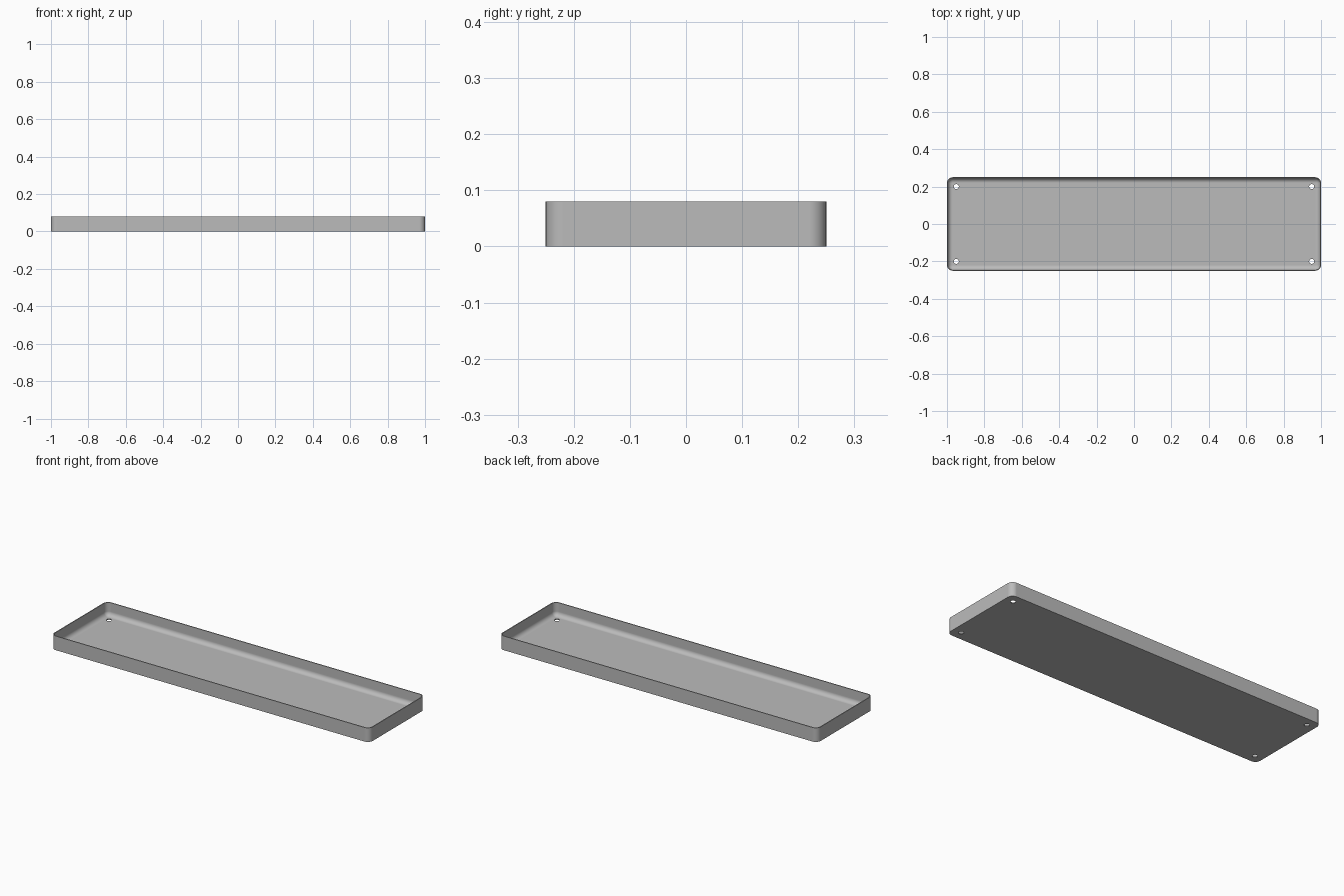
import bpy
import bmesh
from math import cos, sin, pi, radians

cube = bpy.data.objects.get("Cube")
if cube:
    bpy.data.objects.remove(cube, do_unlink=True)

HALF_X, HALF_Y, HEIGHT = 1.0, 0.25, 0.08
CORNER, WALL, FILLET = 0.031, 0.005, 0.025
HOLE_X, HOLE_Y, HOLE_R = 0.95, 0.2, 0.0135
STEPS = 10

grey = bpy.data.materials.new("plain grey")
grey.use_nodes = True
colour = (0.5, 0.5, 0.5, 1)
grey.diffuse_color = colour
grey.node_tree.nodes["Principled BSDF"].inputs["Base Color"].default_value = colour


def rounded_ring(bm, inset, z):
    """Rounded rectangle of vertices, moved inwards by inset."""
    r = CORNER - inset
    ring = []
    for i, (sx, sy) in enumerate([(1, 1), (-1, 1), (-1, -1), (1, -1)]):
        for k in range(STEPS + 1):
            a = (i + k / STEPS) * pi / 2
            ring.append(bm.verts.new((sx * (HALF_X - CORNER) + r * cos(a),
                                      sy * (HALF_Y - CORNER) + r * sin(a), z)))
    return ring


# Tray shell: outer wall, rim, inner wall, rounded inner foot, floor
profile = [(0, 0), (0, HEIGHT), (WALL, HEIGHT)]
for k in range(STEPS + 1):
    a = k / STEPS * pi / 2
    profile.append((WALL + FILLET * (1 - cos(a)), WALL + FILLET * (1 - sin(a))))

bm = bmesh.new()
rings = [rounded_ring(bm, inset, z) for inset, z in profile]
for low, high in zip(rings, rings[1:]):
    for j in range(len(low)):
        n = (j + 1) % len(low)
        bm.faces.new((low[j], low[n], high[n], high[j]))
bm.faces.new(rings[0][::-1])
bm.faces.new(rings[-1])
bmesh.ops.recalc_face_normals(bm, faces=bm.faces)
mesh = bpy.data.meshes.new("tray")
bm.to_mesh(mesh)
bm.free()
mesh.materials.append(grey)
tray = bpy.data.objects.new("tray", mesh)
bpy.context.collection.objects.link(tray)

# Four screw holes through the floor
for sx in (-1, 1):
    for sy in (-1, 1):
        bpy.ops.mesh.primitive_cylinder_add(vertices=32, radius=HOLE_R, depth=0.06,
                                            location=(sx * HOLE_X, sy * HOLE_Y, 0))
        cutter = bpy.context.object
        cutter.name = "hole_cutter"
        cutter.hide_render = True
        cutter.data.materials.append(grey)
        cut = tray.modifiers.new("hole", 'BOOLEAN')
        cut.operation = 'DIFFERENCE'
        cut.solver = 'EXACT'
        cut.object = cutter
        bpy.ops.object.select_all(action='DESELECT')
        bpy.context.view_layer.objects.active = tray
        tray.select_set(True)
        bpy.ops.object.modifier_apply(modifier=cut.name)
        bpy.data.objects.remove(cutter, do_unlink=True)

# Smooth rounded parts, flat floor
bpy.ops.object.shade_smooth_by_angle(angle=radians(30))
weighted = tray.modifiers.new("weighted normals", 'WEIGHTED_NORMAL')
weighted.keep_sharp = True
